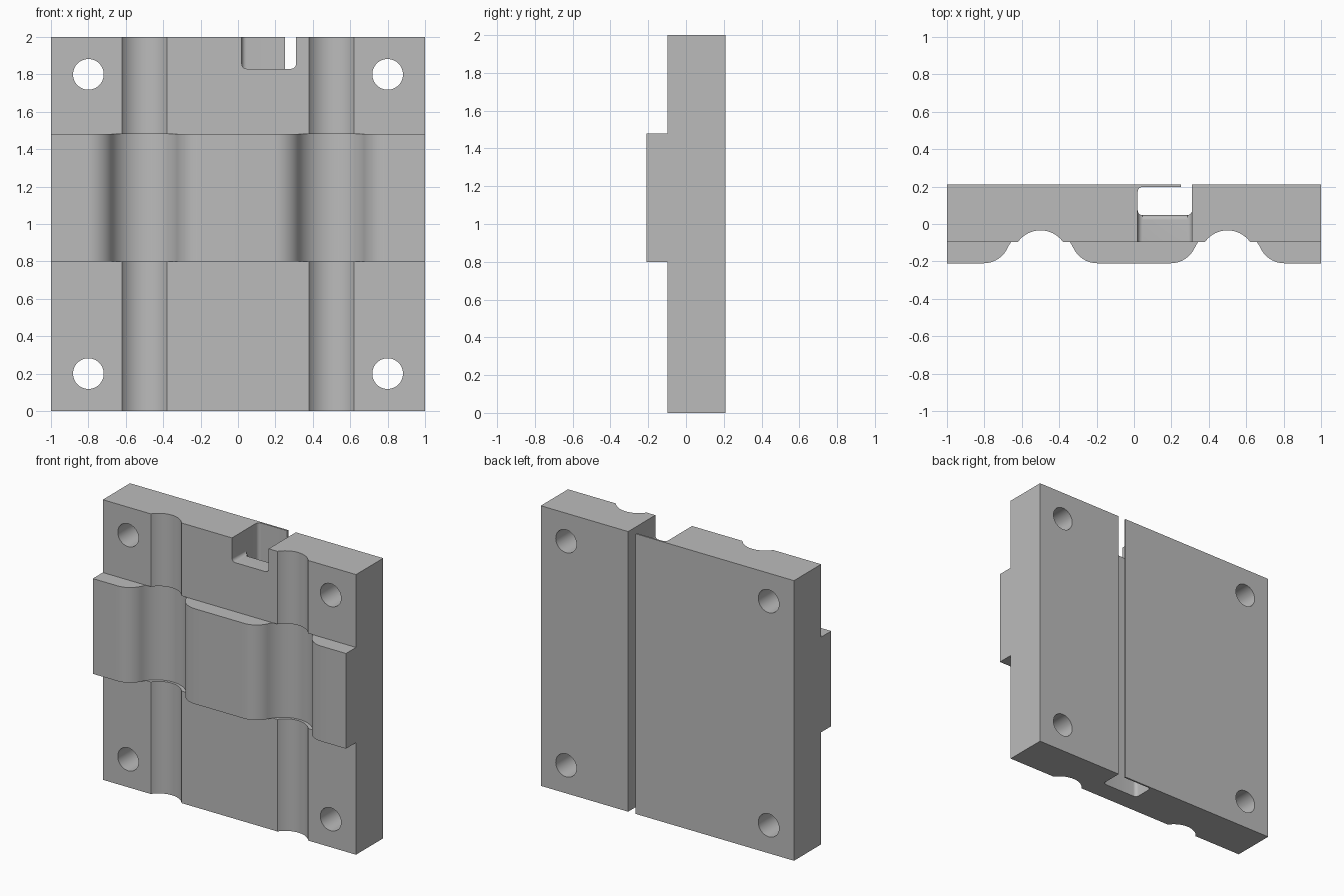
import bpy
import math
from mathutils import Vector

if "Cube" in bpy.data.objects:
    bpy.data.objects.remove(bpy.data.objects["Cube"], do_unlink=True)

HALF_Y = 0.21       # half of total depth
PLATE_Y = -0.097    # front face of the plate
BAND = (0.80, 1.48) # height range of the raised band

grey = bpy.data.materials.new("plain_grey")
grey.use_nodes = True
colour = (0.5, 0.5, 0.5, 1)
grey.diffuse_color = colour
grey.node_tree.nodes["Principled BSDF"].inputs["Base Color"].default_value = colour


def arc(cx, cy, r, a0, a1, n=12):
    """Points on an arc, angles in degrees."""
    angles = [math.radians(a0 + (a1 - a0) * i / n) for i in range(n + 1)]
    return [(cx + r * math.cos(a), cy + r * math.sin(a)) for a in angles]


def prism(name, points, axis, lo, hi):
    """Extrude a closed 2D outline along x (y,z), y (x,z) or z (x,y)."""
    def place(p, t):
        return {"x": (t, *p), "y": (p[0], t, p[1]), "z": (*p, t)}[axis]
    n = len(points)
    verts = [place(p, t) for t in (lo, hi) for p in points]
    faces = [tuple(range(n))[::-1], tuple(range(n, 2 * n))]
    faces += [(i, (i + 1) % n, n + (i + 1) % n, n + i) for i in range(n)]
    area = sum(points[i - 1][0] * points[i][1] - points[i][0] * points[i - 1][1]
               for i in range(n))
    if (area < 0) != (axis == "y"):
        faces = [f[::-1] for f in faces]
    mesh = bpy.data.meshes.new(name)
    mesh.from_pydata(verts, [], faces)
    mesh.materials.append(grey)
    obj = bpy.data.objects.new(name, mesh)
    bpy.context.collection.objects.link(obj)
    return obj


# Plate with raised band, from its side outline
z0, z1 = BAND
plate = prism("clamp_plate", [
    (HALF_Y, 0), (HALF_Y, 2), (PLATE_Y, 2), (PLATE_Y, z1),
    (-HALF_Y, z1), (-HALF_Y, z0), (PLATE_Y, z0), (PLATE_Y, 0)], "x", -1, 1)
cutters = []

# Pipe grooves: a shallow arc over the full height, a wide flared one in the band
r_lip, lip = 0.143, Vector((-0.305, -0.067))
pipe = Vector((0, -HALF_Y))
reach = pipe - lip
r_pipe = reach.length - r_lip
tilt = math.degrees(math.atan2(reach.y, reach.x))
flare = arc(*lip, r_lip, -90, tilt) + arc(*pipe, r_pipe, 180 + tilt, 90, 16)[1:]
flare += [(-x, y) for x, y in reversed(flare[:-1])]
flare = [(flare[0][0], -0.4)] + flare + [(flare[-1][0], -0.4)]
for side, gx in (("right", -0.5), ("left", 0.5)):
    cutters.append(prism(side + "_groove_cutter",
                         arc(gx, -0.182, 0.148, 0, 360, 72)[:-1], "z", -0.1, 2.1))
    cutters.append(prism(side + "_flare_cutter",
                         [(gx + x, y) for x, y in flare], "z", z0, z1))

# Screw holes
for hx in (-0.8, 0.8):
    for hz in (0.2, 1.8):
        cutters.append(prism("screw_hole_cutter",
                             arc(hx, hz, 0.082, 0, 360, 48)[:-1], "y", -0.5, 0.5))

# Rear channel with a narrow slot opening to the back
xa, xs, xb, ya, yb, r = 0.02, 0.25, 0.31, 0.047, 0.198, 0.025
channel = arc(xa + r, ya + r, r, 180, 270, 6) + arc(xb - r, ya + r, r, 270, 360, 6)
channel += [(xb, 0.4), (xs, 0.4), (xs, yb)] + arc(xa + r, yb - r, r, 90, 180, 6)
cutters.append(prism("channel_cutter", channel, "z", -0.1, 2.1))

# Notch at the top joining the channel to the front, with a rounded inner lip
zn = 1.83
notch = arc(xa + r, zn + r, r, 180, 270, 6) + arc(xb - r, zn + r, r, 270, 360, 6)
notch += [(xb, 2.1), (xa, 2.1)]
cutters.append(prism("notch_cutter", notch, "y", -0.4, 0.12))
inner_lip = arc(ya - r, zn - r, r, 0, 90, 6) + [(ya - r, zn + r), (ya + r, zn + r), (ya + r, zn - r)]
cutters.append(prism("notch_lip_cutter", inner_lip, "x", xa + r, xb - r))

# Apply the cuts
bpy.context.view_layer.objects.active = plate
plate.select_set(True)
for cutter in cutters:
    cutter.hide_render = True
    mod = plate.modifiers.new("cut", "BOOLEAN")
    mod.operation = "DIFFERENCE"
    mod.solver = "EXACT"
    mod.object = cutter
    bpy.ops.object.modifier_apply(modifier=mod.name)
for cutter in cutters:
    bpy.data.objects.remove(cutter, do_unlink=True)

bpy.ops.object.select_all(action="DESELECT")
plate.select_set(True)
bpy.ops.object.shade_smooth_by_angle(angle=math.radians(25))
